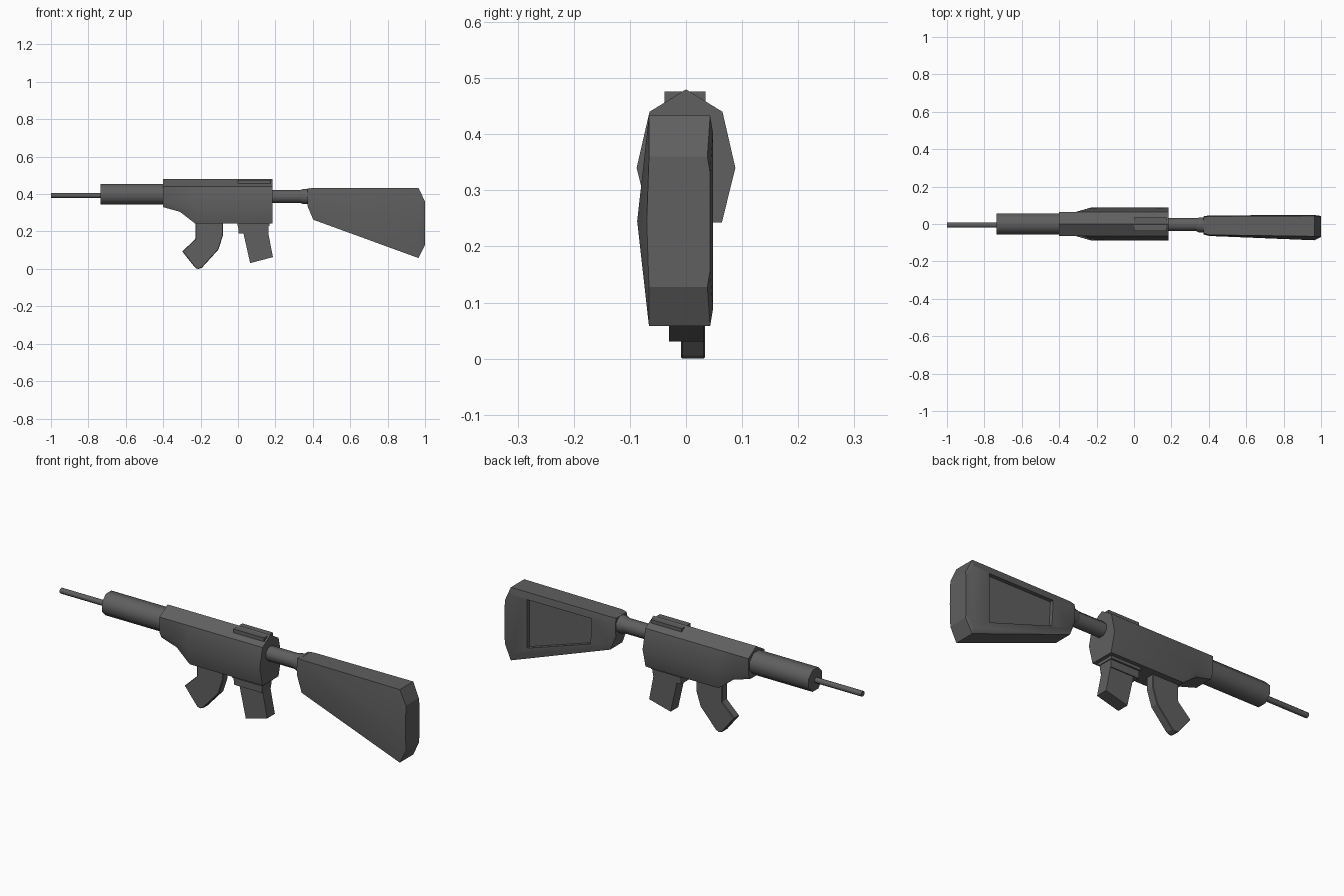
import bpy, bmesh, math

if "Cube" in bpy.data.objects:
    bpy.data.objects.remove(bpy.data.objects["Cube"])

gunmetal = bpy.data.materials.new("dark_gunmetal")
gunmetal.diffuse_color = (0.115, 0.115, 0.115, 1)
gunmetal.use_nodes = True
gunmetal.node_tree.nodes["Principled BSDF"].inputs["Base Color"].default_value = gunmetal.diffuse_color


def finish(name, bm):
    bmesh.ops.recalc_face_normals(bm, faces=bm.faces)
    mesh = bpy.data.meshes.new(name)
    bm.to_mesh(mesh)
    bm.free()
    mesh.materials.append(gunmetal)
    ob = bpy.data.objects.new(name, mesh)
    bpy.context.collection.objects.link(ob)
    return ob


def smooth(ob, degrees):
    """Smooth shallow edges and keep steeper ones crisp."""
    bpy.ops.object.select_all(action="DESELECT")
    ob.select_set(True)
    bpy.context.view_layer.objects.active = ob
    bpy.ops.object.shade_smooth_by_angle(angle=math.radians(degrees))


def loft(name, sections):
    """Skin a row of equal-length (x, y, z) rings and cap both ends."""
    bm = bmesh.new()
    rings = [[bm.verts.new(p) for p in s] for s in sections]
    n = len(rings[0])
    for a, b in zip(rings, rings[1:]):
        for i in range(n):
            j = (i + 1) % n
            bm.faces.new((a[i], a[j], b[j], b[i]))
    bm.faces.new(rings[0])
    bm.faces.new(rings[-1])
    return finish(name, bm)


def plate(name, profile, y0, y1):
    """Extrude an x-z profile from y0 to y1."""
    return loft(name, [[(x, y, z) for x, z in profile] for y in (y0, y1)])


def tube(name, stations, y, z, sides=8):
    """Flat-sided tube along x; stations are (x, distance to flats)."""
    sections = []
    for x, flat in stations:
        r = flat / math.cos(math.pi / sides)
        angles = [2 * math.pi * (i + 0.5) / sides for i in range(sides)]
        sections.append([(x, y + r * math.cos(a), z + r * math.sin(a)) for a in angles])
    ob = loft(name, sections)
    smooth(ob, 47)
    return ob


def box(name, x0, x1, y0, y1, z0, z1):
    return plate(name, [(x0, z0), (x1, z0), (x1, z1), (x0, z1)], y0, y1)


# Barrel, handguard and buffer tube with its collar
tube("barrel", [(-1.0, 0.013), (-0.70, 0.013)], -0.006, 0.393)
tube("handguard", [(-0.735, 0.055), (-0.38, 0.055)], 0.0, 0.398)
tube("buffer_tube", [(0.17, 0.035), (0.40, 0.035)], -0.003, 0.387)
tube("stock_collar", [(0.335, 0.035), (0.35, 0.041), (0.37, 0.041), (0.385, 0.045)], -0.005, 0.387)


# Receiver: ridged body that narrows toward the handguard
def receiver_section(x, side, side_z, low, low_z):
    half = [(0.065, 0.44), (side, side_z), (low, low_z)]
    ring = [(0, 0.48)] + half + [(-y, z) for y, z in reversed(half)]
    return [(x, y, z) for y, z in ring]


receiver = loft("receiver", [
    receiver_section(-0.40, 0.065, 0.36, 0.05, 0.33),
    receiver_section(-0.31, 0.065, 0.34, 0.055, 0.305),
    receiver_section(-0.23, 0.088, 0.34, 0.064, 0.243),
    receiver_section(0.185, 0.088, 0.34, 0.064, 0.243),
])
smooth(receiver, 32)
box("top_rail", 0.0, 0.175, -0.038, 0.035, 0.44, 0.476)

# Curved magazine
magazine = plate("magazine", [
    (-0.228, 0.27), (-0.228, 0.16), (-0.298, 0.093), (-0.228, 0.005), (-0.212, -0.001),
    (-0.193, 0.006), (-0.105, 0.103), (-0.08, 0.18), (-0.08, 0.27)], -0.009, 0.034)
bevel = magazine.modifiers.new("edge", "BEVEL")
bevel.width = 0.003
bevel.segments = 1

# Rear grip and its stepped socket
box("grip_socket_top", -0.003, 0.168, -0.045, 0.045, 0.228, 0.255)
plate("grip_socket", [(0.0, 0.24), (0.003, 0.19), (0.162, 0.19), (0.165, 0.24)], -0.037, 0.037)
plate("grip", [(0.027, 0.20), (0.065, 0.031), (0.187, 0.063), (0.16, 0.20)], -0.03, 0.032)


# Shoulder stock: bulged on the near side, panel cut into the far side
def stock_section(x, top, mid, low, near, bulge, far):
    return [(x, far, top), (x, near, top), (x, bulge, mid), (x, near, low), (x, far, low),
            (x, far + 0.005, low + 0.03), (x, far + 0.005, top - 0.03)]


stock = loft("stock", [
    stock_section(0.372, 0.43, 0.375, 0.335, -0.050, -0.056, 0.036),
    stock_section(0.402, 0.432, 0.34, 0.263, -0.058, -0.064, 0.041),
    stock_section(0.965, 0.433, 0.245, 0.058, -0.066, -0.087, 0.043),
    stock_section(1.0, 0.36, 0.245, 0.128, -0.066, -0.070, 0.038),
])
smooth(stock, 25)
cutter = plate("panel_cutter", [(0.87, 0.397), (0.87, 0.148), (0.51, 0.265), (0.503, 0.397)], 0.027, 0.10)
cutter.hide_render = True
cutter.hide_viewport = True
cut = stock.modifiers.new("panel", "BOOLEAN")
cut.object = cutter
cut.operation = "DIFFERENCE"
cut.solver = "EXACT"
